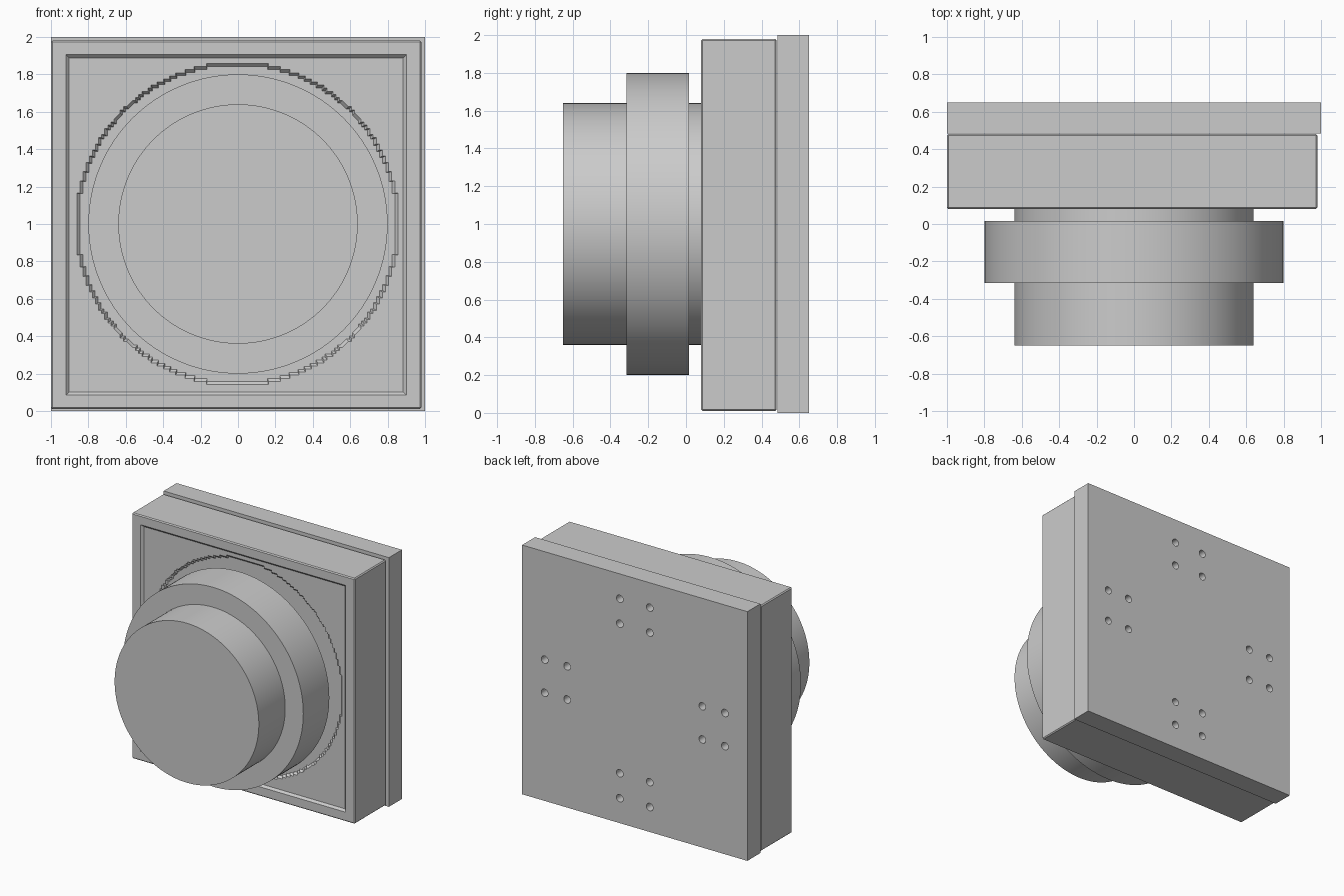
import bpy, bmesh, math
from mathutils import Matrix, Vector

if "Cube" in bpy.data.objects:
    bpy.data.objects.remove(bpy.data.objects["Cube"])


def make(name, bm):
    bmesh.ops.recalc_face_normals(bm, faces=bm.faces)
    mesh = bpy.data.meshes.new(name)
    bm.to_mesh(mesh)
    bm.free()
    obj = bpy.data.objects.new(name, mesh)
    bpy.context.collection.objects.link(obj)
    return obj


def box(name, lo, hi, bevel=0):
    lo, hi = Vector(lo), Vector(hi)
    bm = bmesh.new()
    bmesh.ops.create_cube(bm, size=1)
    bmesh.ops.scale(bm, vec=hi - lo, verts=bm.verts)
    bmesh.ops.translate(bm, vec=(lo + hi) / 2, verts=bm.verts)
    if bevel:
        bmesh.ops.bevel(bm, geom=bm.edges[:], offset=bevel, segments=1,
                        affect='EDGES')
    return make(name, bm)


def stack(name, rings):
    """Closed solid from matching outlines placed along y."""
    bm = bmesh.new()
    loops = [[bm.verts.new((x, y, z)) for x, z in pts] for y, pts in rings]
    n = len(loops[0])
    for a, b in zip(loops, loops[1:]):
        for i in range(n):
            j = (i + 1) % n
            bm.faces.new((a[i], a[j], b[j], b[i]))
    bm.faces.new(loops[0])
    bm.faces.new(loops[-1][::-1])
    return make(name, bm)


def scaled(pts, s, cx, cz):
    return [(cx + x * s, cz + z * s) for x, z in pts]


def circle(r, n):
    return [(r * math.cos(2 * math.pi * i / n), r * math.sin(2 * math.pi * i / n))
            for i in range(n)]


def cut(obj, cutter):
    cutter.hide_render = True
    mod = obj.modifiers.new("cut", 'BOOLEAN')
    mod.operation = 'DIFFERENCE'
    mod.solver = 'EXACT'
    mod.object = cutter
    bpy.context.view_layer.objects.active = obj
    bpy.ops.object.modifier_apply(modifier=mod.name)
    bpy.data.objects.remove(cutter)


# Front housing block, slightly smaller than the plate
housing = box("housing", (-1.0, 0.08, 0.01), (0.98, 0.48, 1.98), 0.008)

# Shallow square recess with sloped walls
STEP = 0.0165
square = [(-0.91, -0.91), (0.91, -0.91), (0.91, 0.91), (-0.91, 0.91)]
k = STEP / 0.91
cut(housing, stack("square_cutter", [
    (0.08 - STEP, scaled(square, 1 + k, -0.01, 0.995)),
    (0.08 + STEP, scaled(square, 1 - k, -0.01, 0.995))]))

# Round recess with a stepped rim
rim = []
for x, z in circle(0.865, 1440):
    p = (round(x / STEP) * STEP, round(z / STEP) * STEP)
    if not rim or p != rim[-1]:
        rim.append(p)
if rim[0] == rim[-1]:
    rim.pop()
k = STEP / 0.865
cut(housing, stack("round_cutter", [
    (0.08, scaled(rim, 1 + k, -0.003, 1.0)),
    (0.08 + 2 * STEP, scaled(rim, 1 - k, -0.003, 1.0))]))

# Back plate with four clusters of screw holes
plate = box("back_plate", (-1, 0.485, 0), (1, 0.65, 2))
bm = bmesh.new()
for quarter in range(4):
    turn = Matrix.Rotation(quarter * math.pi / 2, 4, 'Y')
    for x in (-0.133, 0.133):
        for z in (0.6, 0.8):
            place = (Matrix.Translation((0, 0.65, 1)) @ turn
                     @ Matrix.Translation((x, 0, z))
                     @ Matrix.Rotation(math.pi / 2, 4, 'X'))
            bmesh.ops.create_cone(bm, cap_ends=True, segments=32, radius1=0.03,
                                  radius2=0.03, depth=0.2, matrix=place)
cut(plate, make("hole_cutter", bm))

# Round barrel with a wider collar
profile = [(-0.65, 0.64), (-0.315, 0.64), (-0.315, 0.8),
           (0.015, 0.8), (0.015, 0.64), (0.2, 0.64)]
barrel = stack("barrel", [(y, scaled(circle(r, 128), 1, 0, 1)) for y, r in profile])

# Smooth round walls, keep edges sharp
for obj in (barrel, plate):
    bpy.ops.object.select_all(action='DESELECT')
    obj.select_set(True)
    bpy.context.view_layer.objects.active = obj
    bpy.ops.object.shade_smooth_by_angle(angle=math.radians(30))
